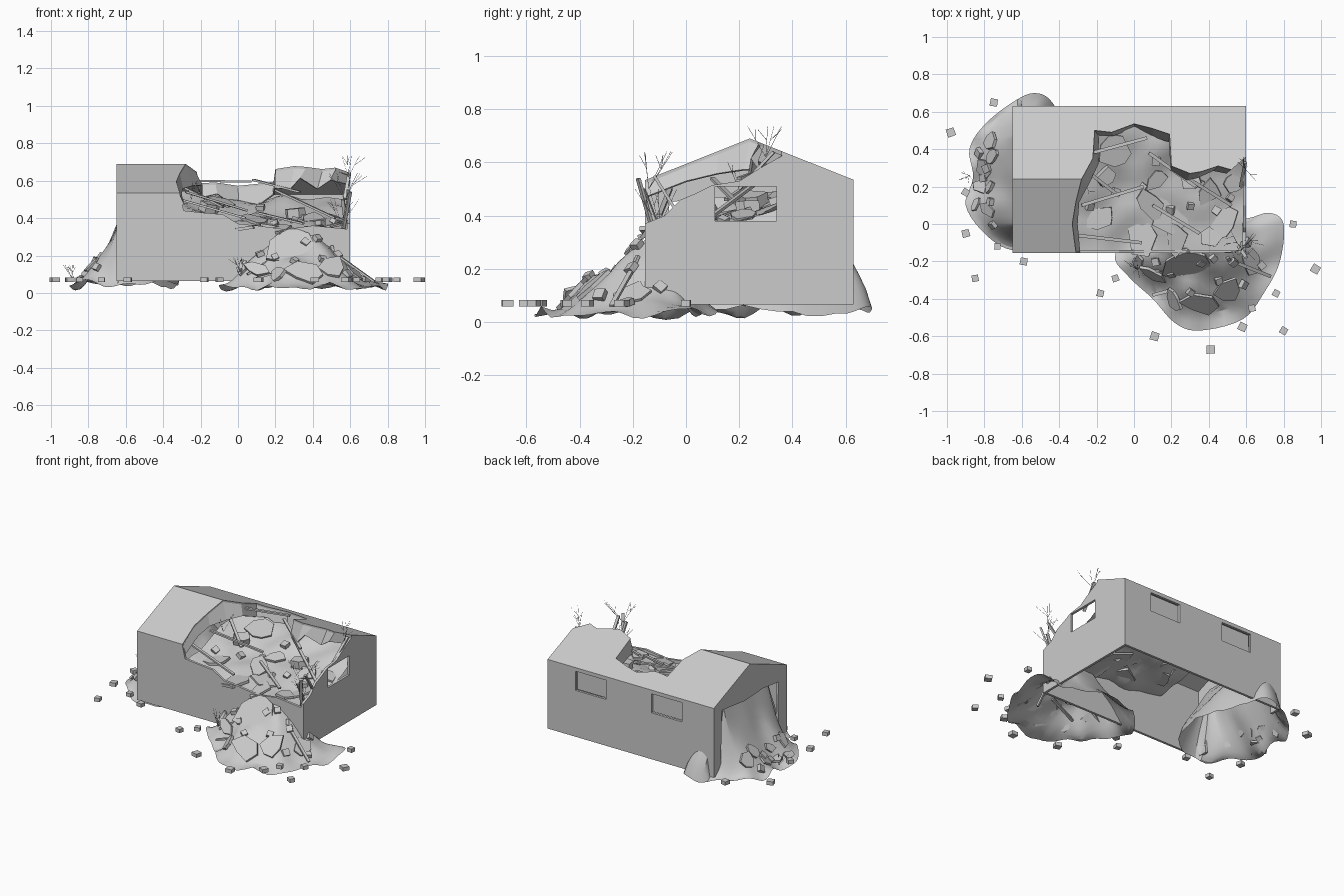
import bpy, bmesh, math, random
from mathutils import Vector, Matrix, noise
from mathutils.bvhtree import BVHTree

if "Cube" in bpy.data.objects:
    bpy.data.objects.remove(bpy.data.objects["Cube"])

random.seed(4)
R = random.uniform
BASE, EAVE, RIDGE, MID = 0.065, 0.535, 0.69, 0.24
X0, X1, Y0, Y1 = -0.65, 0.60, -0.155, 0.63
K = (RIDGE - EAVE) / 0.39


def add(name, verts, faces, smooth=False):
    me = bpy.data.meshes.new(name)
    me.from_pydata([tuple(v) for v in verts], [], faces)
    ob = bpy.data.objects.new(name, me)
    bpy.context.collection.objects.link(ob)
    if smooth:
        bpy.context.view_layer.objects.active = ob
        bpy.ops.object.select_all(action='DESELECT')
        ob.select_set(True)
        bpy.ops.object.shade_smooth_by_angle(angle=math.radians(25))
    return ob


def curve_mesh(name, cu, mat=Matrix()):
    tmp = bpy.data.objects.new(name + "_tmp", cu)
    bpy.context.collection.objects.link(tmp)
    dg = bpy.context.evaluated_depsgraph_get()
    me = bpy.data.meshes.new_from_object(tmp.evaluated_get(dg))
    bpy.data.objects.remove(tmp)
    me.transform(mat)
    ob = bpy.data.objects.new(name, me)
    bpy.context.collection.objects.link(ob)
    return ob


def panel(name, loops, thick, mat):
    """Flat outline with holes, given thickness, then mapped by mat."""
    cu = bpy.data.curves.new(name, 'CURVE')
    cu.dimensions, cu.fill_mode, cu.extrude = '2D', 'BOTH', thick / 2
    for lp in loops:
        sp = cu.splines.new('POLY')
        sp.points.add(len(lp) - 1)
        for p, c in zip(sp.points, lp):
            p.co = (c[0], c[1], 0, 1)
        sp.use_cyclic_u = True
    ob = curve_mesh(name, cu, mat)
    for p in ob.data.polygons:
        p.use_smooth = False
    return ob


def rect(a, b, c, d):
    return [(a, c), (b, c), (b, d), (a, d)]


def on_y(y):  # (x, z) drawing -> wall at y
    return Matrix(((1, 0, 0, 0), (0, 0, -1, y), (0, 1, 0, 0), (0, 0, 0, 1)))


def on_x(x):  # (y, z) drawing -> wall at x
    return Matrix(((0, 0, 1, x), (1, 0, 0, 0), (0, 1, 0, 0), (0, 0, 0, 1)))


def slope(s):  # (x, y) drawing -> roof slope, s = +1 front, -1 back
    return Matrix(((1, 0, 0, 0), (0, 1, 0, 0), (0, s * K, 1, RIDGE - 0.008 - s * K * MID), (0, 0, 0, 1)))


# walls
T = 0.016
panel("front_wall", [[(X0, BASE), (X1, BASE), (X1, .34), (.4, .36), (.25, .34), (.1, .36), (0, .37), (-.08, .42),
                      (-.2, .43), (-.29, .44), (-.31, EAVE - .01), (X0, EAVE - .01)]], T, on_y(Y0 + T / 2))
wins = [rect(.16, .39, .38, .51), rect(-.41, -.18, .38, .51)]
panel("back_wall", [rect(X0, X1, BASE, EAVE - .01)] + wins, T, on_y(Y1 - T / 2))
panel("right_gable", [[(Y0, BASE), (Y1, BASE), (Y1, EAVE - .01), (.37, .63), (.28, .58), (.2, .53), (.1, .515),
                       (.04, .485), (-.02, .46), (-.08, .4), (Y0, .37)], rect(.11, .34, .38, .51)], T, on_x(X1 - T / 2))
panel("left_gable", [[(Y0, BASE), (-.07, BASE), (-.06, .3), (-.065, .45), (.1, .47), (.3, .46), (.545, .49),
                      (.55, .25), (.55, BASE), (Y1, BASE), (Y1, EAVE - .01), (MID, RIDGE - .01), (Y0, EAVE - .01)]],
      T, on_x(X0 + T / 2))
for i, w in enumerate(wins):
    panel(f"window_pane_{i}", [w], .004, on_y(Y1 - .022))

# roof with the collapsed hole
hole_f = [(-.31, Y0), (-.33, .0), (-.31, .12), (-.28, MID)]
hole_b = [(-.28, MID), (-.22, .35), (-.21, .5), (-.12, .49), (0, .535), (.1, .51), (.19, .48), (.2, .31), (.3, .27),
          (.36, .28), (.45, .31), (.52, .29), (X1, .36)]
panel("roof_front", [[(X0, Y0)] + hole_f + [(X0, MID)]], T, slope(1))
panel("roof_back", [[(X0, MID)] + hole_b + [(X1, Y1), (X0, Y1)]], T, slope(-1))

# torn strip hanging from the hole edge
edge = hole_f + hole_b[1:]
vs = []
for x, y in edge:
    p = Vector((x, y, RIDGE - .012 - K * abs(y - MID)))
    d = Vector((.15 - x, .0 - y, 0)).normalized() * R(.015, .05)
    vs += [p, p + d - Vector((0, 0, R(.04, .12)))]
vs = [Vector((min(v.x, X1 - .01), max(v.y, Y0 + .005), v.z)) for v in vs]
torn = add("torn_roof_edge", vs, [(2 * i, 2 * i + 1, 2 * i + 3, 2 * i + 2) for i in range(len(edge) - 1)])
torn.modifiers.new("thick", 'SOLIDIFY').thickness = .01

# heaps: shells the debris lies on
trees = []


def keep(ob):
    trees.append(BVHTree.FromPolygons([v.co for v in ob.data.vertices], [p.vertices for p in ob.data.polygons]))


def mound(name, outline, a, b, top, power, inner, foot, rings=10, sub=5):
    """Heap falling from the line a-b to the outline; inner(x, y) picks the steep power."""
    a, b = Vector(a), Vector(b)
    n = len(outline)
    pts = []
    for i in range(n):
        o, p, q, s = [Vector(outline[(i + k) % n]) for k in (-1, 0, 1, 2)]
        for k in range(sub):
            t = k / sub
            pts.append(.5 * (2 * p + (q - o) * t + (2 * o - 5 * p + 4 * q - s) * t * t + (3 * p - o - 3 * q + s) * t ** 3))
    verts, m = [], len(pts)
    for r in range(rings + 1):
        t = r / rings
        for p in pts:
            f = max(0, min(1, (p - a).dot(b - a) / (b - a).length_squared))
            c = a.lerp(b, f).lerp(p, t)
            w = noise.noise(Vector((c.x * 7, c.y * 7, top * 9)))
            e = inner if (top > .4 and p.x > -.62) else power
            z = foot + (top - foot) * (1 - t) ** e + w * .05 * min(1, 4 * t)
            verts.append((c.x, c.y, max(0, z)))
    faces = [(r * m + i, (r + 1) * m + i, (r + 1) * m + (i + 1) % m, r * m + (i + 1) % m)
             for r in range(rings) for i in range(m)]
    ob = add(name, verts, faces, True)
    bm = bmesh.new()
    bm.from_mesh(ob.data)
    bmesh.ops.remove_doubles(bm, verts=bm.verts, dist=.0005)
    bm.to_mesh(ob.data)
    bm.free()
    keep(ob)


mound("left_mound", [(-.65, -.14), (-.45, -.1), (-.33, .1), (-.33, .4), (-.43, .64), (-.53, .7), (-.65, .65), (-.8, .53),
                     (-.88, .4), (-.86, .25), (-.9, .1), (-.8, -.05)], (-.61, .0), (-.61, .47), .47, 1.9, .75, .04)
mound("front_mound", [(-.1, -.16), (-.03, -.28), (.1, -.4), (.22, -.53), (.35, -.57), (.58, -.51), (.7, -.36),
                      (.78, -.2), (.8, 0), (.72, .06), (.57, .03), (.35, .12), (.05, .05)],
      (.22, -.13), (.4, -.13), .33, 1.4, 1.4, .03)

# collapsed roof sheet inside the walls
NX, NY = 22, 16
vs = []
for j in range(NY + 1):
    for i in range(NX + 1):
        x, y = -.33 + .92 * i / NX, -.148 + .69 * j / NY
        w = noise.noise(Vector((x * 6, y * 6, 3)))
        z = .33 + .18 * (j / NY) ** 1.5 + .04 * w + .05 * max(0, -x) / .3
        vs.append((x, y, min(z, RIDGE - .03 - K * abs(y - MID))))
W = NX + 1
keep(add("collapsed_sheet", vs, [(j * W + i, j * W + i + 1, (j + 1) * W + i + 1, (j + 1) * W + i)
                                 for j in range(NY) for i in range(NX)], True))


def drop(x, y):
    best = (Vector((x, y, BASE)), Vector((0, 0, 1)))
    for t in trees:
        loc, nor, _, _ = t.ray_cast(Vector((x, y, 2)), Vector((0, 0, -1)))
        if loc and loc.z > best[0].z:
            best = (loc, nor if nor.z > 0 else -nor)
    return best


def prism(name, ring, h, mat):
    n = len(ring)
    vs = [mat @ Vector((x, y, z)) for z in (-h / 2, h / 2) for x, y in ring]
    fs = [tuple(range(n))[::-1], tuple(range(n, 2 * n))]
    return add(name, vs, fs + [(i, (i + 1) % n, n + (i + 1) % n, n + i) for i in range(n)])


def lay(x, y, tilt, lift):
    loc, nor = drop(x, y)
    nor = (nor + Vector((R(-tilt, tilt), R(-tilt, tilt), 0))).normalized()
    rot = nor.to_track_quat('Z', 'Y').to_matrix().to_4x4()
    return Matrix.Translation(loc + nor * lift) @ rot @ Matrix.Rotation(R(0, 6), 4, 'Z')


# broken bricks, scattered on the ground and on the heaps
bricks = [(-.98, .49), (-.75, .65), (-.9, -.05), (-.73, -.12), (-.59, -.2), (-.85, -.29), (-.9, .17), (-.18, -.37),
          (-.1, -.29), (.11, -.6), (.41, -.67), (.58, -.55), (.8, -.57), (.76, -.37), (.97, -.24), (.85, 0), (.63, -.45)]
onheap = [(-.8, .25), (-.76, .12), (-.78, .3), (-.75, 0), (-.82, .38), (-.24, .1), (-.1, .17), (.05, .2), (.12, .34),
          (.35, .22), (.44, .07), (.51, .14), (.3, .1), (.2, .08), (.12, -.2), (.2, -.26), (.3, -.36), (.36, -.2),
          (.45, -.3), (.53, -.2), (.6, -.1), (.42, -.18), (.58, -.32), (.68, -.22), (.02, -.2)]
for i, (x, y) in enumerate(bricks + onheap):
    s = R(.018, .024)
    m = lay(x, y, .4, .01)
    if i < len(bricks):
        m = Matrix.Translation((x, y, .07)) @ Matrix.Rotation(R(-.5, .5), 4, 'Z')
    prism(f"brick_{i}", [(-s, -s * .9), (s * .9, -s), (s, s * .8), (-s * .8, s)], .025, m)
# two bigger chunks in the hole
for i, (x, y) in enumerate([(-.16, .26), (.31, .23)]):
    prism(f"chunk_{i}", [(-.05, -.03), (.04, -.04), (.055, .02), (0, .045), (-.045, .03)], .05, lay(x, y, .3, .03))

# irregular slabs (x, y, radius)
slabs = [(-.8, .3, .07), (-.82, .2, .06), (-.78, .08, .06), (-.76, .44, .07), (-.76, .2, .05), (-.84, .1, .04),
         (-.75, .36, .06), (-.1, .38, .13), (-.18, .02, .11), (.08, .1, .11), (.2, .04, .14), (.05, -.07, .12),
         (.4, .18, .09), (.22, -.08, .1), (.48, 0, .1), (.52, .22, .07), (.12, .25, .08), (.1, -.26, .08),
         (.35, -.42, .11), (.22, -.4, .08), (.5, -.36, .1), (.62, -.2, .09), (.4, -.07, .08), (.03, -.2, .06)]
for i, (x, y, r) in enumerate(slabs):
    n = random.randint(5, 8)
    ring = [(r * R(.55, 1.15) * math.cos(6.283 * k / n), r * R(.4, .8) * math.sin(6.283 * k / n)) for k in range(n)]
    prism(f"slab_{i}", ring, R(.01, .018), lay(x, y, .2, .01))
# large slab leaning on the front wall
lean = Matrix.Translation((.28, -.21, .26)) @ Matrix.Rotation(math.radians(52), 4, 'X')
prism("leaning_slab", [(-.13, -.1), (.02, -.13), (.15, -.06), (.1, .07), (.01, .11), (-.07, .06), (-.11, .02)], .015, lean)


def beam(name, p, q, w=.018, h=.011):
    p, q = Vector(p), Vector(q)
    mat = Matrix.Translation((p + q) / 2) @ (q - p).to_track_quat('Z', 'Y').to_matrix().to_4x4()
    prism(name, [(-w / 2, -h / 2), (w / 2, -h / 2), (w / 2, h / 2), (-w / 2, h / 2)], (q - p).length, mat)


# fallen beams and boards
for i, (p, q) in enumerate([
        ((-.3, .36, .6), (.07, .46, .595)), ((.08, .38, .605), (.33, .2, .54)), ((-.3, .32, .57), (-.08, .15, .46)),
        ((-.31, -.06, .5), (.04, -.1, .4)), ((-.28, .1, .54), (.05, .2, .44)), ((.1, .1, .43), (.35, -.05, .37)),
        ((.38, -.14, .31), (.73, -.28, .06)), ((.2, .3, .55), (.52, .1, .4)), ((.56, -.12, .33), (.6, -.18, .54)),
        ((.58, -.1, .34), (.56, -.16, .5)), ((.59, 0, .36), (.59, -.12, .55)), ((.57, .2, .5), (.595, .33, .64)),
        ((.05, -.27, .1), (.3, -.2, .26)), ((.55, -.27, .04), (.5, -.18, .25)), ((.1, -.38, .08), (.4, -.3, .16))]):
    beam(f"beam_{i}", p, q)


# bent rebar tufts
def tuft(name, base, size, count):
    cu = bpy.data.curves.new(name, 'CURVE')
    cu.dimensions, cu.bevel_depth, cu.bevel_resolution = '3D', .0009, 0
    for _ in range(count):
        d = Vector((R(-.7, .7), R(-.7, .7), 1)) * size
        p = Vector(base)
        mid = p + d * .55
        for a, b in [(p, mid), (mid, p + d), (mid, mid + (d + Vector((R(-1, 1), R(-1, 1), 0)) * size) * .35)]:
            sp = cu.splines.new('POLY')
            sp.points.add(1)
            sp.points[0].co, sp.points[1].co = (*a, 1), (*b, 1)
    curve_mesh(name, cu)


for i, (b, s, c) in enumerate([((.59, .3, .62), .115, 4), ((.57, -.14, .5), .14, 5), ((-.88, .26, .07), .08, 5),
                               ((.02, -.24, .1), .09, 5), ((-.25, .2, .5), .1, 3), ((.55, -.1, .36), .14, 4)]):
    tuft(f"rebar_{i}", b, s, c)
